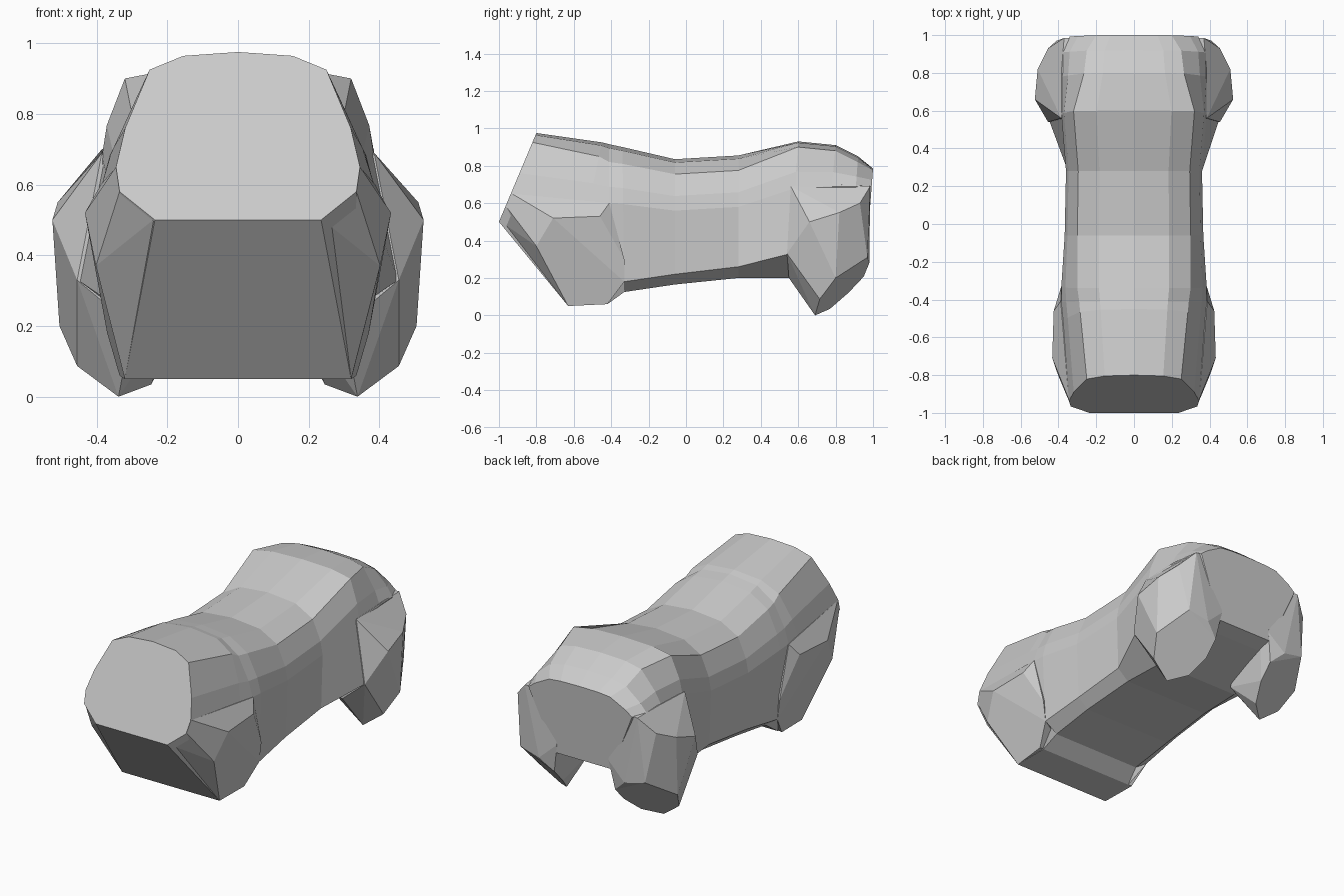
import bpy, bmesh
from math import radians
from mathutils import Vector


def finish(bm, name):
    bmesh.ops.recalc_face_normals(bm, faces=bm.faces)
    me = bpy.data.meshes.new(name)
    bm.to_mesh(me)
    bm.free()
    ob = bpy.data.objects.new(name, me)
    bpy.context.collection.objects.link(ob)
    return ob


def ring_points(yt, yb, zt, xr, zr, xm, zm, xl, zl, xb, zb):
    """Closed cross-section; y leans from yt at the top to yb at the bottom."""
    half = [(xr * .62, zt - (zt - zr) * .22), (xr, zr),
            (xr + (xm - xr) * .6 + .012, zr + (zm - zr) * .6),
            (xm, zm), (xl, zl), (xb, zb)]
    outline = [(0, zt)] + half + [(-x, z) for x, z in reversed(half)]
    return [Vector((x, yt + (yb - yt) * (zt - z) / (zt - zb), z)) for x, z in outline]


def hull_pair(name, pts):
    """Faceted convex block on both sides."""
    for side, s in (("right", 1), ("left", -1)):
        bm = bmesh.new()
        for x, y, z in pts:
            bm.verts.new((x * s, y, z))
        bmesh.ops.convex_hull(bm, input=bm.verts)
        loose = [v for v in bm.verts if not v.link_faces]
        bmesh.ops.delete(bm, geom=loose, context='VERTS')
        bmesh.ops.dissolve_limit(bm, angle_limit=radians(7), verts=bm.verts, edges=bm.edges)
        finish(bm, f"{name}_{side}")


# Torso: y top, y bottom, top z, then x,z of ridge, flank, lower edge, belly
rings = [
    (-.80, -1.0, .975, .25, .925, .345, .65, .335, .58, .235, .50),
    (-.45, -.63, .925, .285, .85, .375, .61, .37, .36, .32, .05),
    (-.41, -.42, .915, .29, .82, .385, .60, .37, .30, .31, .06),
    (-.34, -.33, .90, .30, .81, .385, .595, .37, .18, .29, .125),
    (-.06, -.06, .835, .30, .755, .367, .56, .355, .22, .29, .165),
    (.28, .28, .855, .295, .775, .36, .58, .35, .26, .28, .20),
    (.60, .55, .93, .32, .90, .385, .68, .453, .33, .27, .20),
    (.80, .74, .91, .265, .88, .385, .69, .36, .38, .20, .26),
    (.92, .88, .85, .25, .82, .38, .69, .30, .45, .18, .30),
    (1.0, .965, .785, .20, .775, .34, .69, .26, .50, .18, .33),
]
bm = bmesh.new()
loops = [[bm.verts.new(p) for p in ring_points(*r)] for r in rings]
n = len(loops[0])
for a, b in zip(loops, loops[1:]):
    for i in range(n):
        j = (i + 1) % n
        bm.faces.new((a[i], a[j], b[j], b[i]))
bm.faces.new(loops[0])
bm.faces.new(loops[-1])
finish(bm, "torso")

# Shoulders: flat socket facing out and down, blended into the neck
socket = [(.433, -.71, .52), (.425, -.46, .53), (.385, -.33, .30), (.37, -.33, .18),
          (.335, -.42, .06), (.32, -.63, .05), (.402, -.80, .37)]
blend = [(.335, -.96, .58), (.24, -.99, .50), (.345, -.93, .65), (.388, -.41, .60),
         (.10, -.45, .60), (.10, -.44, .10), (.15, -.62, .07)]
hull_pair("shoulder", socket + blend)

# Hips: bulging haunch ending in a slanted octagonal leg socket
haunch = [(.525, .66, .50), (.51, .82, .55), (.455, .93, .60), (.455, .54, .33),
          (.385, .56, .69), (.385, .80, .70),
          (.37, .985, .69), (.20, .975, .70)]
leg_socket = [(.338, .69, 0), (.455, .715, .087), (.505, .80, .20), (.41, .97, .31),
              (.28, .98, .28), (.20, .95, .207), (.20, .87, .122), (.245, .77, .035)]
inner = [(.20, .60, .20), (.17, .90, .32), (.17, .97, .38), (.30, .55, .20)]
hull_pair("hip", haunch + leg_socket + inner)
